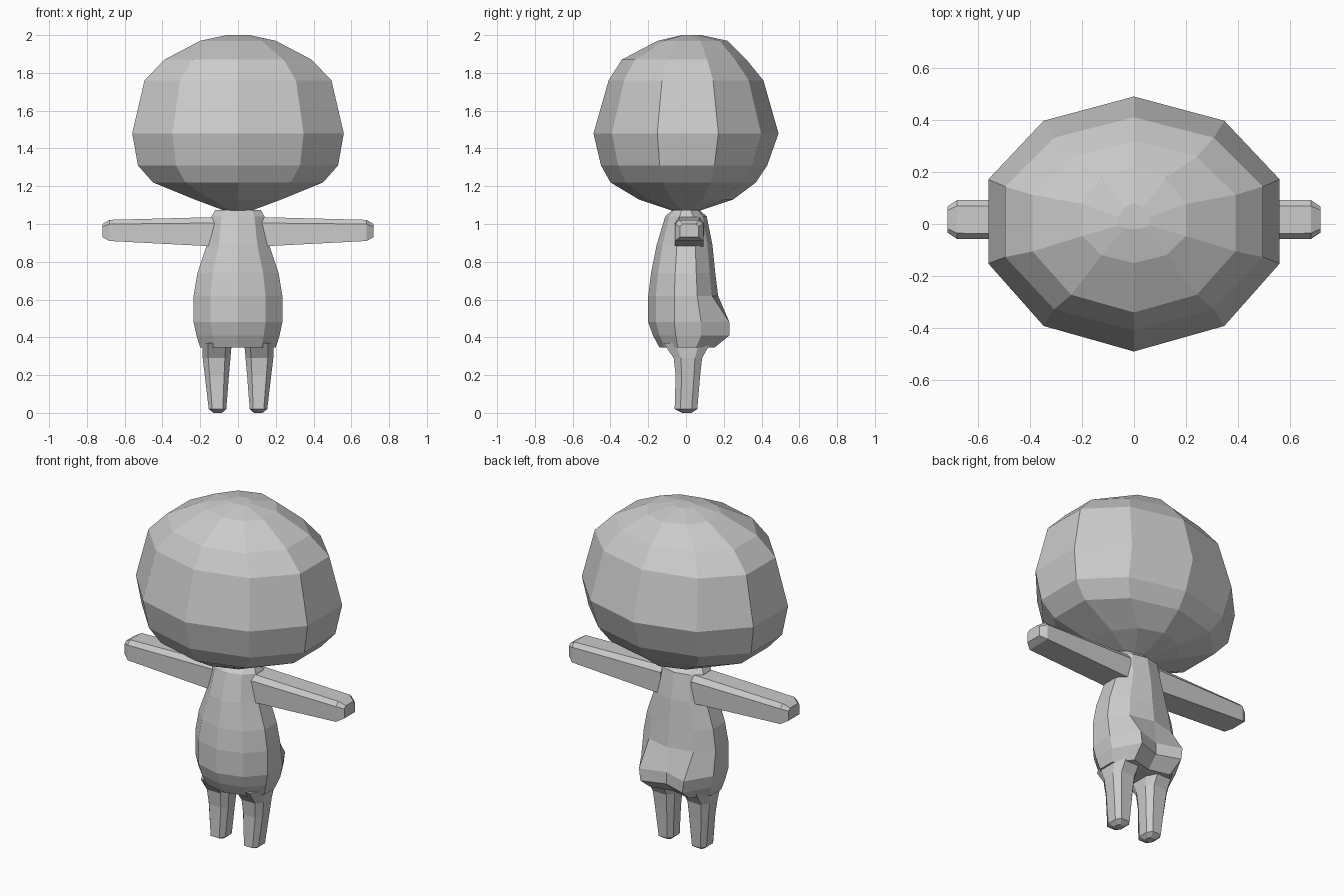
import bpy
import bmesh

cube = bpy.data.objects.get("Cube")
if cube:
    bpy.data.objects.remove(cube)

clay = bpy.data.materials.new("clay_grey")
clay.use_nodes = True
CLAY = (0.6, 0.6, 0.6, 1)
clay.diffuse_color = CLAY
clay.node_tree.nodes["Principled BSDF"].inputs["Base Color"].default_value = CLAY


def loft(name, rings):
    """Skin a closed, flat shaded solid through rings of equal point count."""
    bm = bmesh.new()
    loops = [[bm.verts.new(p) for p in ring] for ring in rings]
    n = len(loops[0])
    for a, b in zip(loops, loops[1:]):
        for i in range(n):
            j = (i + 1) % n
            bm.faces.new((a[i], a[j], b[j], b[i]))
    bm.faces.new(loops[0])
    bm.faces.new(loops[-1])
    bmesh.ops.recalc_face_normals(bm, faces=bm.faces)
    mesh = bpy.data.meshes.new(name)
    bm.to_mesh(mesh)
    bm.free()
    mesh.materials.append(clay)
    obj = bpy.data.objects.new(name, mesh)
    bpy.context.collection.objects.link(obj)
    return obj


# Ten-sided outline shared by the head and the torso
HALF = [(0.62, -0.8), (1, -0.31), (1, 0.35), (0.62, 0.81)]
DECAGON = [(0, -1)] + HALF + [(0, 1)] + [(-x, y) for x, y in reversed(HALF)]


def decagon(z, half_width, front, back, cleft=0.0):
    """One level; cleft pulls the back middle in and pushes its corners out."""
    points = []
    for x, y in DECAGON:
        if cleft and y > 0.5:
            y = 1 - cleft if x == 0 else 1
        points.append((x * half_width, y * (back if y > 0 else front), z))
    return points


# Head: height, half width, front depth, back depth
head_levels = [
    (1.07, 0.07, 0.07, 0.07), (1.13, 0.23, 0.25, 0.25),
    (1.22, 0.45, 0.40, 0.37), (1.31, 0.53, 0.45, 0.43),
    (1.48, 0.56, 0.49, 0.49), (1.76, 0.495, 0.41, 0.41),
    (1.87, 0.39, 0.34, 0.32), (1.97, 0.20, 0.15, 0.22),
    (2.0, 0.06, 0.02, 0.08),
]
loft("head", [decagon(*level) for level in head_levels])

# Torso with a full, split seat at the back
torso_levels = [
    (0.345, 0.20, 0.14, 0.15, 0.2), (0.41, 0.22, 0.175, 0.23, 0.2),
    (0.48, 0.235, 0.20, 0.23, 0.2), (0.62, 0.235, 0.20, 0.17),
    (0.74, 0.215, 0.185, 0.155), (0.89, 0.165, 0.155, 0.14),
    (1.04, 0.14, 0.11, 0.11), (1.075, 0.12, 0.07, 0.07),
]
loft("torso", [decagon(*level) for level in torso_levels])

# Arm cross-section: flat underside, bevelled top edges
ARM = [(-1, -1), (1, -1), (1, 0.6), (0.7, 1), (-0.7, 1), (-1, 0.6)]
# Outward distance, half depth, bottom, top
arm_levels = [
    (0.10, 0.077, 0.88, 1.037), (0.68, 0.075, 0.91, 1.022),
    (0.717, 0.05, 0.93, 1.0),
]
# Leg cross-section: bevelled box
LEG = [(-0.6, -1), (0.6, -1), (1, -0.5), (1, 0.5),
       (0.6, 1), (-0.6, 1), (-1, 0.5), (-1, -0.5)]
# Height, inner edge, outer edge, front, back
leg_levels = [
    (0.0, 0.085, 0.13, -0.02, 0.03), (0.02, 0.062, 0.155, -0.06, 0.06),
    (0.20, 0.048, 0.176, -0.055, 0.075), (0.29, 0.04, 0.187, -0.065, 0.085),
    (0.37, 0.033, 0.19, -0.12, 0.13),
]
for side, s in (("left", 1), ("right", -1)):
    loft(side + "_arm", [
        [(s * x, 0.017 + u * d, (lo + hi) / 2 + v * (hi - lo) / 2) for u, v in ARM]
        for x, d, lo, hi in arm_levels])
    loft(side + "_leg", [
        [(s * ((a + b) / 2 + u * (b - a) / 2), (f + k) / 2 + v * (k - f) / 2, z)
         for u, v in LEG]
        for z, a, b, f, k in leg_levels])
